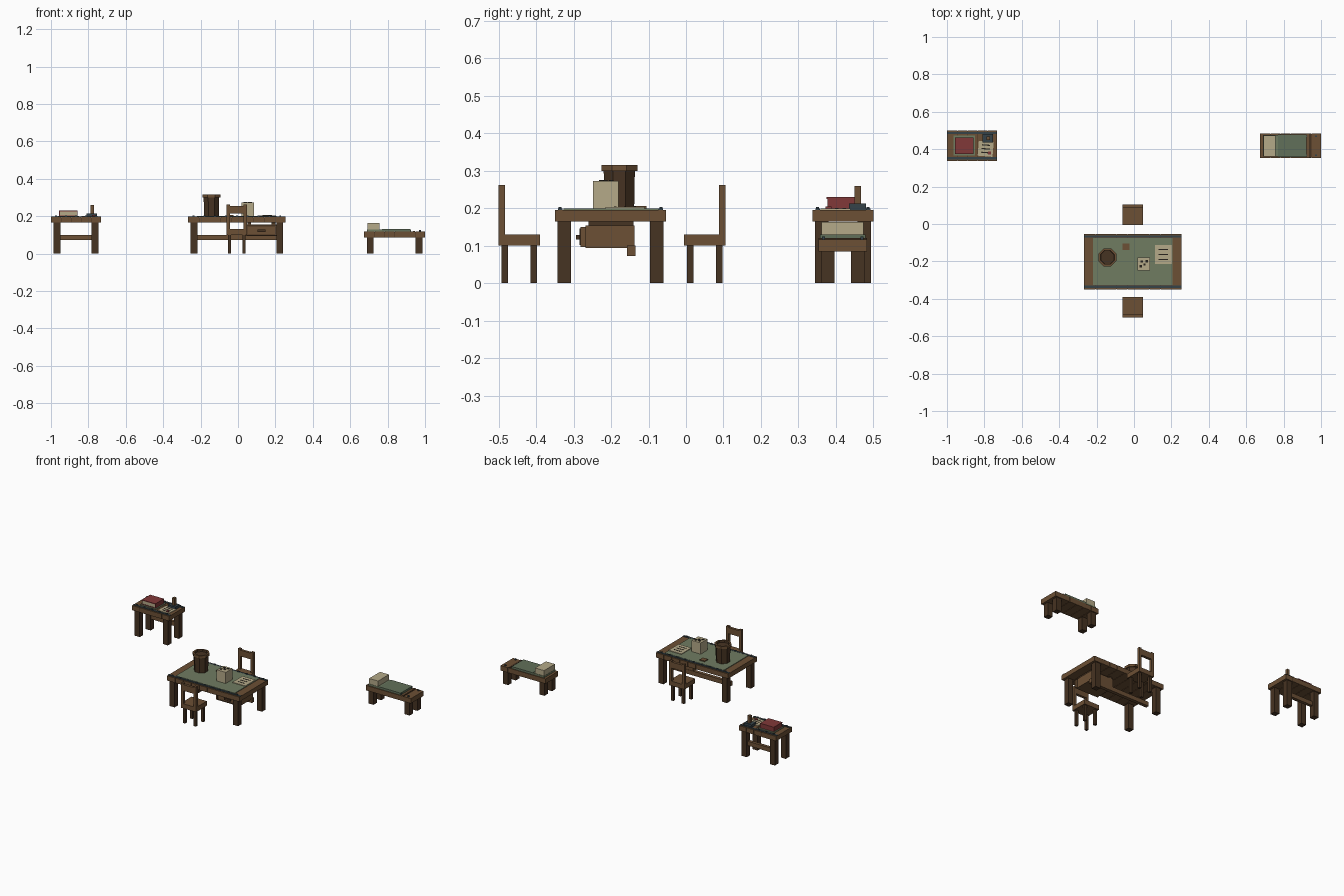
import bpy
import bmesh
import math
from mathutils import Matrix, Vector

default_cube = bpy.data.objects.get("Cube")
if default_cube:
    bpy.data.objects.remove(default_cube, do_unlink=True)


def make_material(name, red, green, blue):
    material = bpy.data.materials.new(name)
    material.use_nodes = True
    colour = (red, green, blue, 1)
    material.diffuse_color = colour
    material.node_tree.nodes["Principled BSDF"].inputs["Base Color"].default_value = colour
    return material


wood = make_material("warm wood", .15, .08, .035)
dark_wood = make_material("dark wood", .062, .033, .016)
steel = make_material("dark steel", .035, .055, .065)
cloth = make_material("sage cloth", .16, .20, .12)
blanket = make_material("moss blanket", .12, .16, .10)
paper = make_material("cream paper", .46, .40, .25)
red_cover = make_material("red leather", .22, .04, .04)
ink = make_material("ink", .02, .016, .012)


def finish(name, mesh_data, *materials):
    mesh = bpy.data.meshes.new(name)
    mesh_data.to_mesh(mesh)
    mesh_data.free()
    for material in materials:
        mesh.materials.append(material)
    item = bpy.data.objects.new(name, mesh)
    bpy.context.collection.objects.link(item)
    return item


def boxes(name, material, *spans):
    """One object made of boxes, each given as x, y and z ranges."""
    data = bmesh.new()
    for span in spans:
        low = Vector(pair[0] for pair in span)
        high = Vector(pair[1] for pair in span)
        matrix = Matrix.Translation((low + high) / 2) @ Matrix.Diagonal((*(high - low), 1))
        bmesh.ops.create_cube(data, size=1, matrix=matrix)
    return finish(name, data, material)


def around(centre, half):
    return (centre - half, centre + half)


def both_ends(span, inset, width):
    """The two ranges of a given width near the ends of a span."""
    low, high = span
    return ((low + inset, low + inset + width), (high - inset - width, high - inset))


def build_table(name, xs, ys, bottom, top, planks, leg, strips=True):
    # Dark core with separate planks around it leaves visible seams
    gap = .002
    boxes(name + "_core", dark_wood,
          ((xs[0] + gap, xs[1] - gap), (ys[0] + gap, ys[1] - gap), (bottom + gap, top - gap)))
    step = (xs[1] - xs[0]) / planks
    edges = [xs[0] + step * i for i in range(planks)]
    boxes(name + "_planks", wood,
          *[((x + gap * (i > 0), x + step), ys, (bottom, top)) for i, x in enumerate(edges)])
    boxes(name + "_legs", dark_wood,
          *[(x, y, (0, bottom)) for x in both_ends(xs, .014, leg) for y in both_ends(ys, .007, leg)])
    # Metal edging and its studs
    rails = both_ends(ys, .008, .012)
    if strips:
        boxes(name + "_edging", steel, *[(xs, y, (top, top + .003)) for y in rails])
    boxes(name + "_studs", steel,
          *[(around(x + step / 2, .005), around(sum(y) / 2, .004), (top, top + .008))
            for x in edges for y in rails])


def build_chair(name, middle, facing):
    """Chair whose backrest stands on the facing side along y."""
    def depth(near, far):
        return tuple(sorted((middle + facing * near, middle + facing * far)))

    xs = around(-.007, .055)
    posts = both_ends(xs, 0, .018)
    boxes(name + "_seat", wood, (xs, depth(-.055, .055), (.10, .13)))
    boxes(name + "_legs", dark_wood,
          *[(x, y, (0, .10)) for x in both_ends(xs, .008, .017)
            for y in (depth(-.047, -.03), depth(.03, .047))])
    back = depth(.038, .055)
    boxes(name + "_back", wood,
          *[(x, back, (.13, .262)) for x in posts],
          ((posts[0][1], posts[1][0]), back, (.215, .255)))


def build_sheet(name, centre, half_x, half_y, angle, base, lines):
    """Sheet of paper with written lines, turned about z."""
    sheet = boxes(name, paper, (around(0, half_x), around(0, half_y), (0, .004)))
    rows = [half_y * (i - (lines - 1) / 2) * .5 for i in range(lines)]
    writing = boxes(name + "_writing", ink,
                    *[(around(0, half_x * .55), around(y, .003), (.004, .005)) for y in rows])
    for item in (sheet, writing):
        item.location = (*centre, base)
        item.rotation_euler.z = angle


# Large table
build_table("table", (-.267, .255), (-.35, -.053), .165, .196, 9, .036)
boxes("table_cloth", cloth, ((-.22, .205), (-.327, -.074), (.196, .2)))
boxes("table_stretcher", wood, ((-.225, .21), (-.157, -.135), (.072, .10)))

# Hanging drawer
boxes("drawer_body", wood, ((.045, .205), (-.268, -.137), (.094, .154)))
boxes("drawer_hangers", dark_wood,
      *[(x, (-.26, -.14), (.15, .166)) for x in both_ends((.05, .2), 0, .02)])
boxes("drawer_front", wood, ((.04, .21), (-.282, -.267), (.097, .15)))
boxes("drawer_outline", dark_wood,
      *[((.05, .2), (-.284, -.282), around(z, .0015)) for z in (.103, .144)],
      *[(around(x, .0015), (-.284, -.282), (.103, .144)) for x in (.05, .2)])
boxes("drawer_handle", dark_wood, (around(.125, .022), (-.293, -.282), (.116, .129)))

# Chairs on both sides of the table
build_chair("front_chair", -.445, -1)
build_chair("rear_chair", .05, 1)


# Eight-sided bucket with a raised rim
def ring(data, radius, height):
    corners = [math.radians(45 * i + 22.5) for i in range(8)]
    return [data.verts.new((radius * math.cos(a), radius * math.sin(a), height)) for a in corners]


bucket = bmesh.new()
profile = ((.043, 0), (.045, .1), (.052, .1), (.052, .116), (.04, .116), (.038, .104))
loops = [ring(bucket, *point) for point in profile]
for level, (lower, upper) in enumerate(zip(loops, loops[1:])):
    for i in range(8):
        j = (i + 1) % 8
        face = bucket.faces.new((lower[i], lower[j], upper[j], upper[i]))
        face.material_index = 0 if level in (0, 4) else 1
bucket.faces.new(loops[-1])
bucket.faces.new(reversed(loops[0]))
finish("bucket", bucket, dark_wood, wood).location = (-.142, -.178, .2)

# Cream canister with dark holes on top
boxes("canister", paper, ((.02, .085), (-.248, -.18), (.2, .273)))
boxes("canister_holes", ink,
      *[(around(.052 + dx, .006), around(-.214 + dy, .006), (.273, .276))
        for dx, dy in ((-.016, -.012), (.004, -.002), (.016, .015), (-.01, .014))])
boxes("small_block", wood, (around(-.043, .018), around(-.122, .017), (.2, .206)))
build_sheet("table_sheet", (.157, -.163), .046, .052, 0, .2, 3)

# Side table
build_table("side_table", (-1, -.733), (.337, .5), .165, .196, 5, .036)
boxes("side_table_stretcher", wood, ((-.955, -.775), (.462, .482), (.072, .10)))
boxes("side_cloth", cloth, ((-.965, -.85), (.366, .472), (.196, .2)))

# Book with its pages towards the front
boxes("book_pages", paper, ((-.953, -.862), (.377, .455), (.203, .225)))
boxes("book_cover", red_cover,
      ((-.957, -.858), (.375, .462), (.2, .204)),
      ((-.957, -.858), (.375, .462), (.225, .23)),
      ((-.957, -.858), (.455, .462), (.204, .225)),
      *[(x, (.377, .455), (.204, .225)) for x in both_ends((-.957, -.858), 0, .004)])

# Writing things
build_sheet("side_sheet", (-.793, .402), .04, .04, -.08, .196, 3)
boxes("wax_seal", red_cover, (around(-.773, .008), around(.38, .008), (.2, .205)))
boxes("ink_stand", steel, ((-.81, -.755), (.435, .48), (.196, .213)))
boxes("candle", wood, (around(-.78, .009), around(.458, .009), (.213, .26)))

# Bed
build_table("bed", (.675, 1), (.353, .483), .085, .117, 6, .036, strips=False)
boxes("bed_sheet", cloth, ((.69, .92), (.36, .477), (.117, .128)))
boxes("bed_blanket", blanket, ((.77, .922), (.358, .479), (.117, .13)))
boxes("pillow", paper, ((.692, .757), (.362, .474), (.128, .163)))
boxes("foot_board", dark_wood, ((.935, .945), (.353, .483), (.117, .12)))
